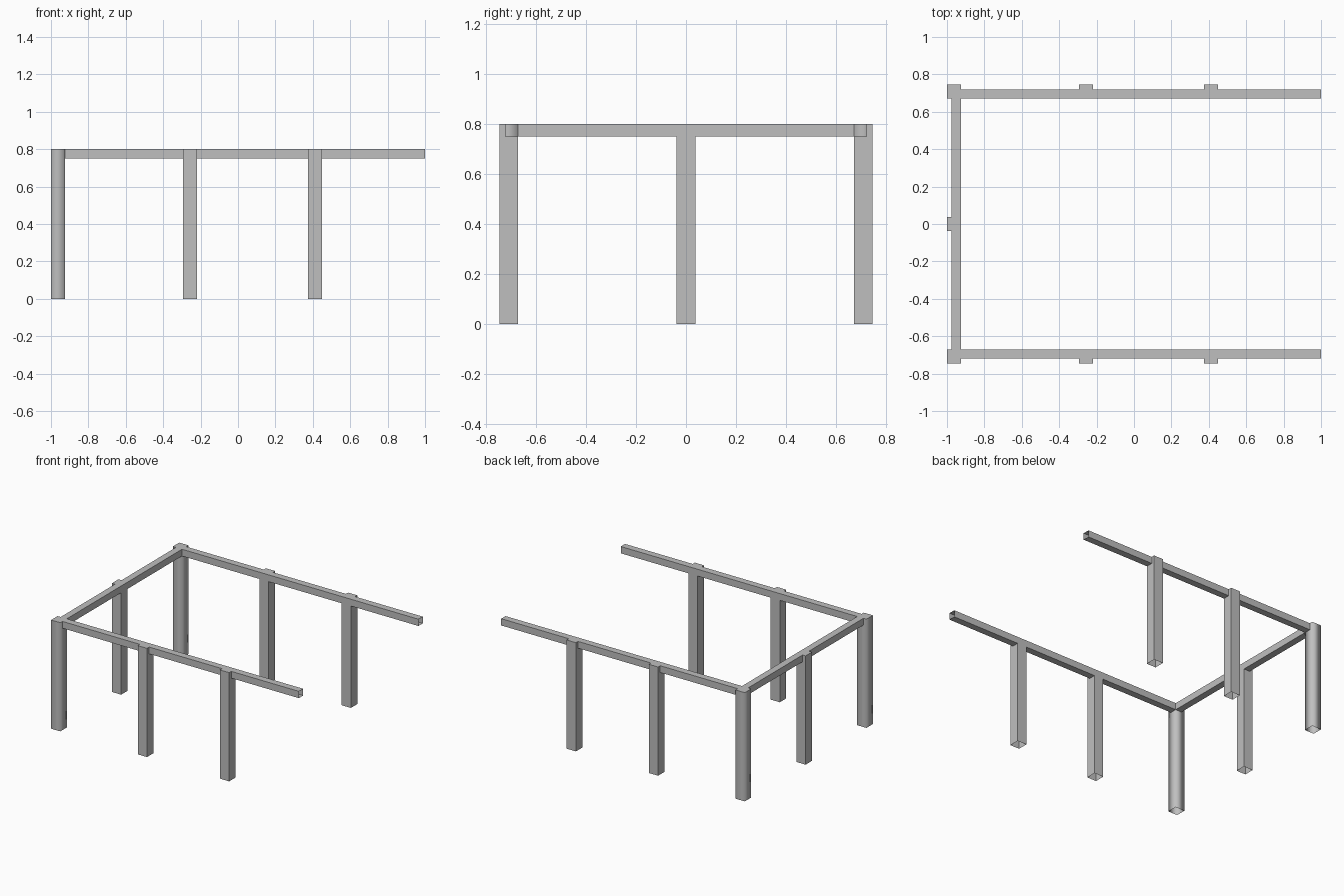
import bpy
import bmesh
from math import pi
from mathutils import Matrix

cube = bpy.data.objects.get("Cube")
if cube:
    bpy.data.objects.remove(cube)

HEIGHT, UNDERSIDE = 0.8, 0.75
WIDTH = 0.075           # post thickness
BEAM = 0.05             # beam thickness
INNER_X, INNER_Y = -0.925, 0.67

grey = bpy.data.materials.new("light grey")
grey.use_nodes = True
grey.diffuse_color = (0.52, 0.52, 0.52, 1)
grey.node_tree.nodes["Principled BSDF"].inputs["Base Color"].default_value = grey.diffuse_color


def finish(name, bm):
    bmesh.ops.recalc_face_normals(bm, faces=bm.faces)
    mesh = bpy.data.meshes.new(name)
    bm.to_mesh(mesh)
    bm.free()
    mesh.materials.append(grey)
    obj = bpy.data.objects.new(name, mesh)
    bpy.context.collection.objects.link(obj)
    return obj


def open_box(name, low, high, open_axis, both_ends=False):
    """Box shell without the face at the low end of an axis, or at both ends."""
    bm = bmesh.new()
    bmesh.ops.create_cube(bm, size=1)
    bmesh.ops.recalc_face_normals(bm, faces=bm.faces)
    ends = [f for f in bm.faces
            if f.normal[open_axis] < -0.5 or (both_ends and f.normal[open_axis] > 0.5)]
    bmesh.ops.delete(bm, geom=ends, context='FACES')
    for v in bm.verts:
        v.co = [(a + b) / 2 + c * (b - a) for a, b, c in zip(low, high, v.co)]
    return finish(name, bm)


def notched_post(name, position, angle):
    """Hollow post whose inner part stops under the beam; local +y points outward."""
    profile = [(0, 0), (0, UNDERSIDE), (BEAM, UNDERSIDE),
               (BEAM, HEIGHT), (WIDTH, HEIGHT), (WIDTH, 0)]
    bm = bmesh.new()
    sides = [[bm.verts.new((x, y, z)) for y, z in profile]
             for x in (-WIDTH / 2, WIDTH / 2)]
    for side in sides:
        bm.faces.new(side)
    # Inner face, top and outer face; bottom and beam seat stay open
    for i in (0, 3, 4):
        bm.faces.new((sides[0][i], sides[0][i + 1], sides[1][i + 1], sides[1][i]))
    bm.transform(Matrix.Translation(position) @ Matrix.Rotation(angle, 4, 'Z'))
    return finish(name, bm)


for label, s in (("front", -1), ("back", 1)):
    # Long beam, open at the free end
    y0, y1 = sorted((s * INNER_Y, s * (INNER_Y + BEAM)))
    open_box(label + "_beam", (INNER_X, y0, UNDERSIDE), (1, y1, HEIGHT), 0, True)

    # Corner post with softened vertical edges
    y0, y1 = sorted((s * INNER_Y, s * (INNER_Y + WIDTH)))
    corner = open_box(label + "_corner_post", (-1, y0, 0), (INNER_X, y1, HEIGHT), 2)
    for p in corner.data.polygons:
        p.use_smooth = abs(p.normal.z) < 0.5
    # Keep the cap edge crisp
    for e in corner.data.edges:
        e.use_edge_sharp = all(corner.data.vertices[v].co.z > UNDERSIDE for v in e.vertices)

    # Intermediate posts
    for place, x in (("inner", -0.257), ("outer", 0.412)):
        notched_post(f"{label}_{place}_post", (x, s * INNER_Y, 0), 0 if s > 0 else pi)

# Side beam and its middle post
open_box("side_beam", (INNER_X - BEAM, -INNER_Y, UNDERSIDE),
         (INNER_X, INNER_Y, HEIGHT), 1, True)
notched_post("side_middle_post", (INNER_X, 0, 0), pi / 2)
